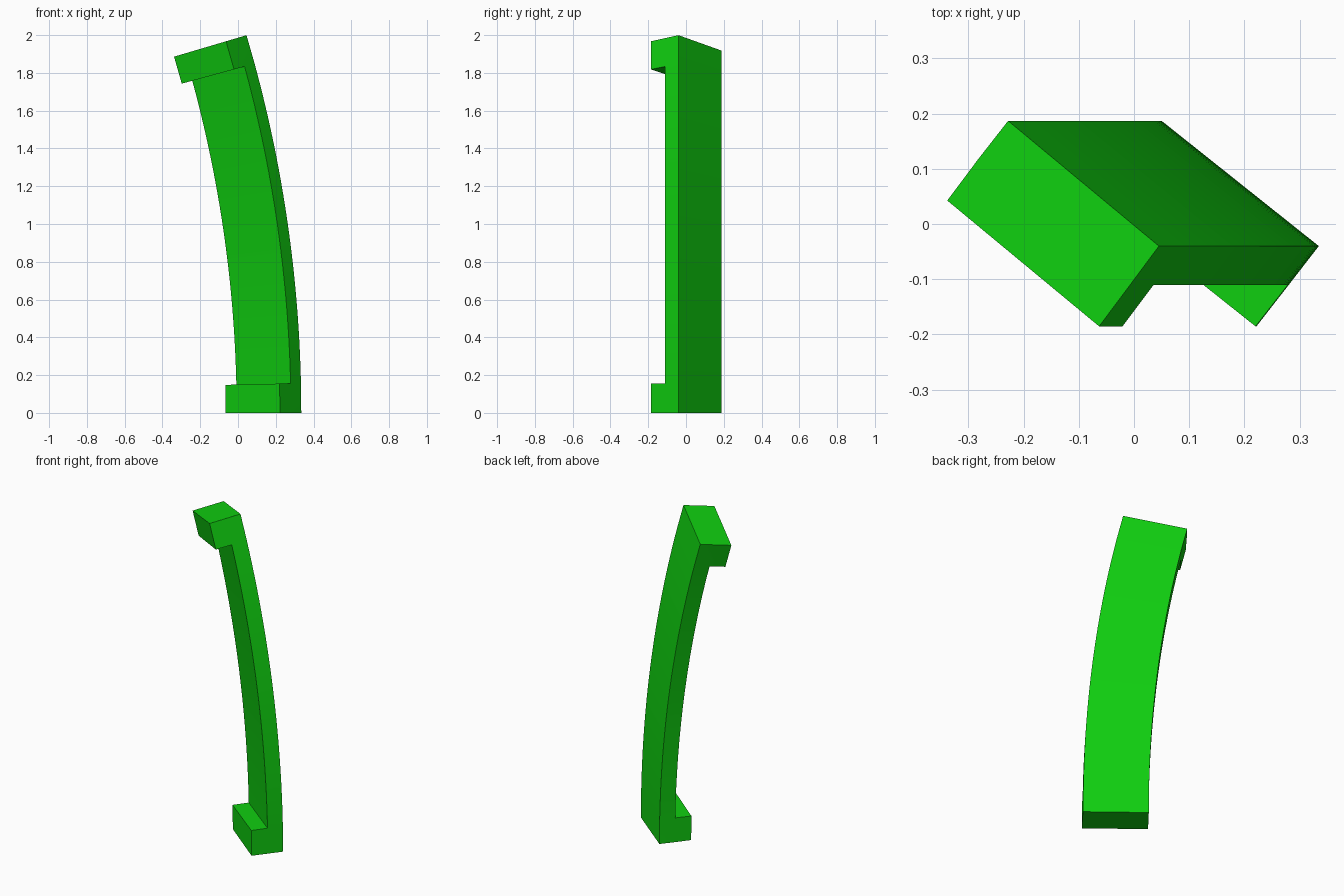
import bpy, bmesh, math
from mathutils import Vector

cube = bpy.data.objects.get("Cube")
if cube:
    bpy.data.objects.remove(cube, do_unlink=True)

# Arc of the handle: it bends in the xz plane around a far centre
CENTRE_X = -6.705
SWEEP = math.radians(16.5)
PAD = math.radians(1.28)
STEPS = 24

# Slanted cross-section at the base: slim bar, and the step out to the pads
BAR = [(0.335, -0.04), (0.05, 0.187), (-0.007, 0.117), (0.28, -0.111)]
STEP_OUT = Vector((-0.058, -0.0745, 0))

# Flat green finish
green = bpy.data.materials.new("green")
green.use_nodes = True
colour = (0.005, 0.62, 0.005, 1)
green.diffuse_color = colour
green.node_tree.nodes["Principled BSDF"].inputs["Base Color"].default_value = colour

# Straight bar whose z coordinate holds the angle along the arc
angles = [0] + [PAD + (SWEEP - 2 * PAD) * i / STEPS for i in range(STEPS + 1)] + [SWEEP]
bm = bmesh.new()
rings = [[bm.verts.new((x, y, a)) for x, y in BAR] for a in angles]
pad_faces = []
for n, (low, high) in enumerate(zip(rings, rings[1:])):
    for i in range(4):
        j = (i + 1) % 4
        face = bm.faces.new((low[i], low[j], high[j], high[i]))
        if i == 2 and n in (0, len(angles) - 2):
            pad_faces.append(face)
bm.faces.new(rings[0][::-1])
bm.faces.new(rings[-1])

# Mounting pads: pull the front face out at both ends
for face in pad_faces:
    made = bmesh.ops.extrude_discrete_faces(bm, faces=[face])
    bmesh.ops.translate(bm, verts=made["faces"][0].verts, vec=STEP_OUT)

# Bend the bar along the arc
for v in bm.verts:
    radius, angle = v.co.x - CENTRE_X, v.co.z
    v.co.x = CENTRE_X + radius * math.cos(angle)
    v.co.z = radius * math.sin(angle)
bmesh.ops.recalc_face_normals(bm, faces=bm.faces)

mesh = bpy.data.meshes.new("curved_handle")
bm.to_mesh(mesh)
bm.free()
mesh.materials.append(green)
handle = bpy.data.objects.new("curved_handle", mesh)
bpy.context.collection.objects.link(handle)

# Smooth along the curve, crisp at the corners
bpy.ops.object.select_all(action="DESELECT")
handle.select_set(True)
bpy.context.view_layer.objects.active = handle
bpy.ops.object.shade_smooth_by_angle(angle=math.radians(30))
